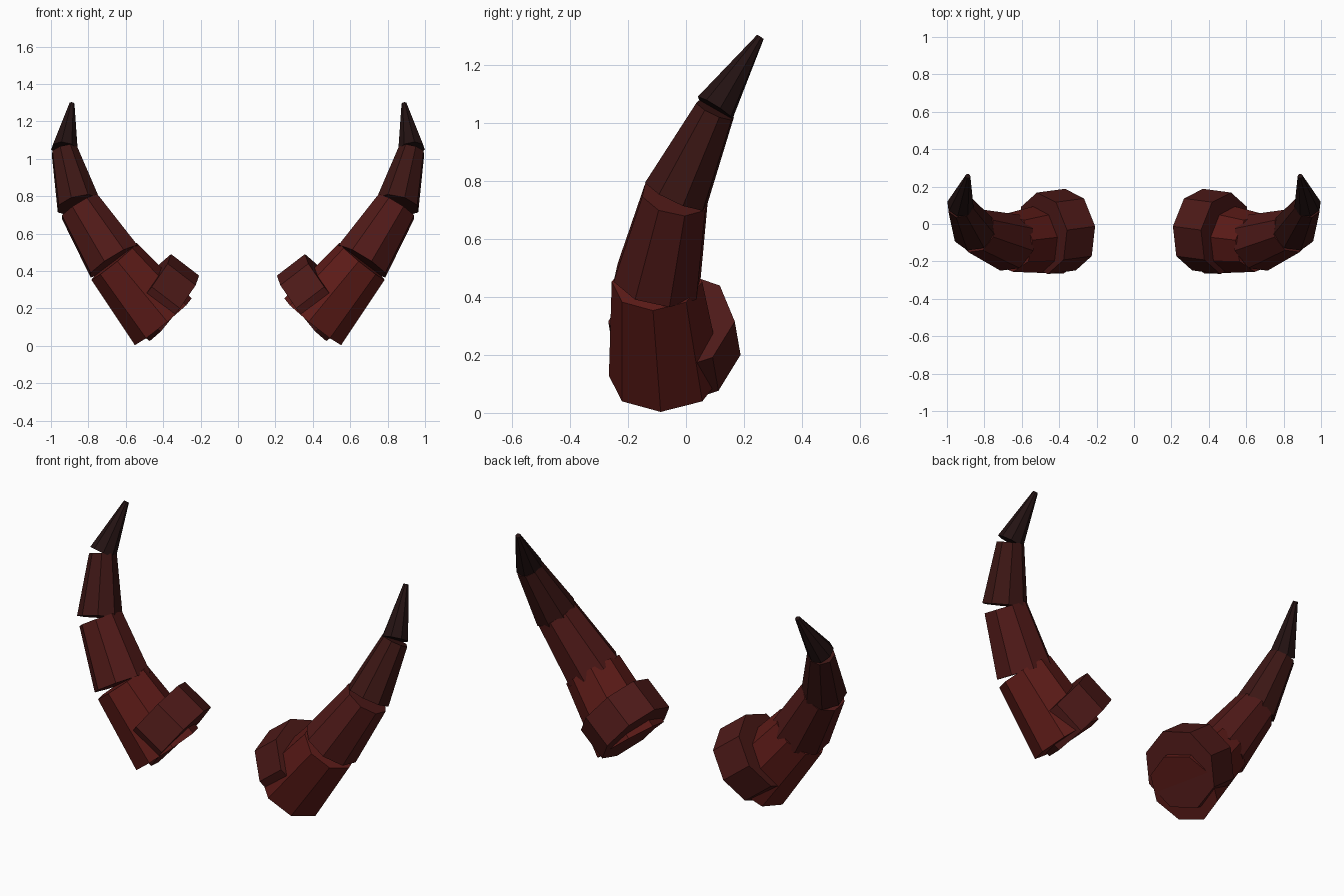
import bpy, bmesh
from mathutils import Vector, Matrix

if "Cube" in bpy.data.objects:
    bpy.data.objects.remove(bpy.data.objects["Cube"])

# name, start, end, start radius, end radius, colour (right-hand horn)
SEGMENTS = [
    ("horn_base_ring", (0.34, -0.03, 0.20), (0.49, -0.05, 0.315), 0.22, 0.22, (0.075, 0.010, 0.009)),
    ("horn_lower", (0.40, -0.07, 0.128), (0.663, -0.10, 0.452), 0.197, 0.157, (0.11, 0.011, 0.009)),
    ("horn_middle", (0.663, -0.10, 0.452), (0.847, -0.037, 0.745), 0.158, 0.12, (0.08, 0.010, 0.009)),
    ("horn_upper", (0.853, -0.035, 0.753), (0.928, 0.10, 1.043), 0.12, 0.073, (0.045, 0.008, 0.007)),
    ("horn_tip", (0.928, 0.10, 1.05), (0.888, 0.256, 1.295), 0.073, 0.014, (0.017, 0.006, 0.006)),
]


def frustum(name, start, end, r1, r2, mat):
    """Eight-sided tapered segment running from start to end."""
    a, b = Vector(start), Vector(end)
    axis = b - a
    m = Matrix.Translation((a + b) / 2) @ axis.to_track_quat('Z', 'Y').to_matrix().to_4x4()
    bm = bmesh.new()
    bmesh.ops.create_cone(bm, cap_ends=True, segments=8, radius1=r1, radius2=r2,
                          depth=axis.length, matrix=m)
    me = bpy.data.meshes.new(name)
    bm.to_mesh(me)
    bm.free()
    me.materials.append(mat)
    bpy.context.collection.objects.link(bpy.data.objects.new(name, me))


# Both horns, mirrored across x = 0
for name, p, q, r1, r2, col in SEGMENTS:
    mat = bpy.data.materials.new(name + "_colour")
    mat.diffuse_color = (*col, 1)
    mat.use_nodes = True
    mat.node_tree.nodes["Principled BSDF"].inputs["Base Color"].default_value = mat.diffuse_color
    for side, s in (("right", 1), ("left", -1)):
        frustum(f"{name}_{side}", (s * p[0], p[1], p[2]), (s * q[0], q[1], q[2]), r1, r2, mat)
